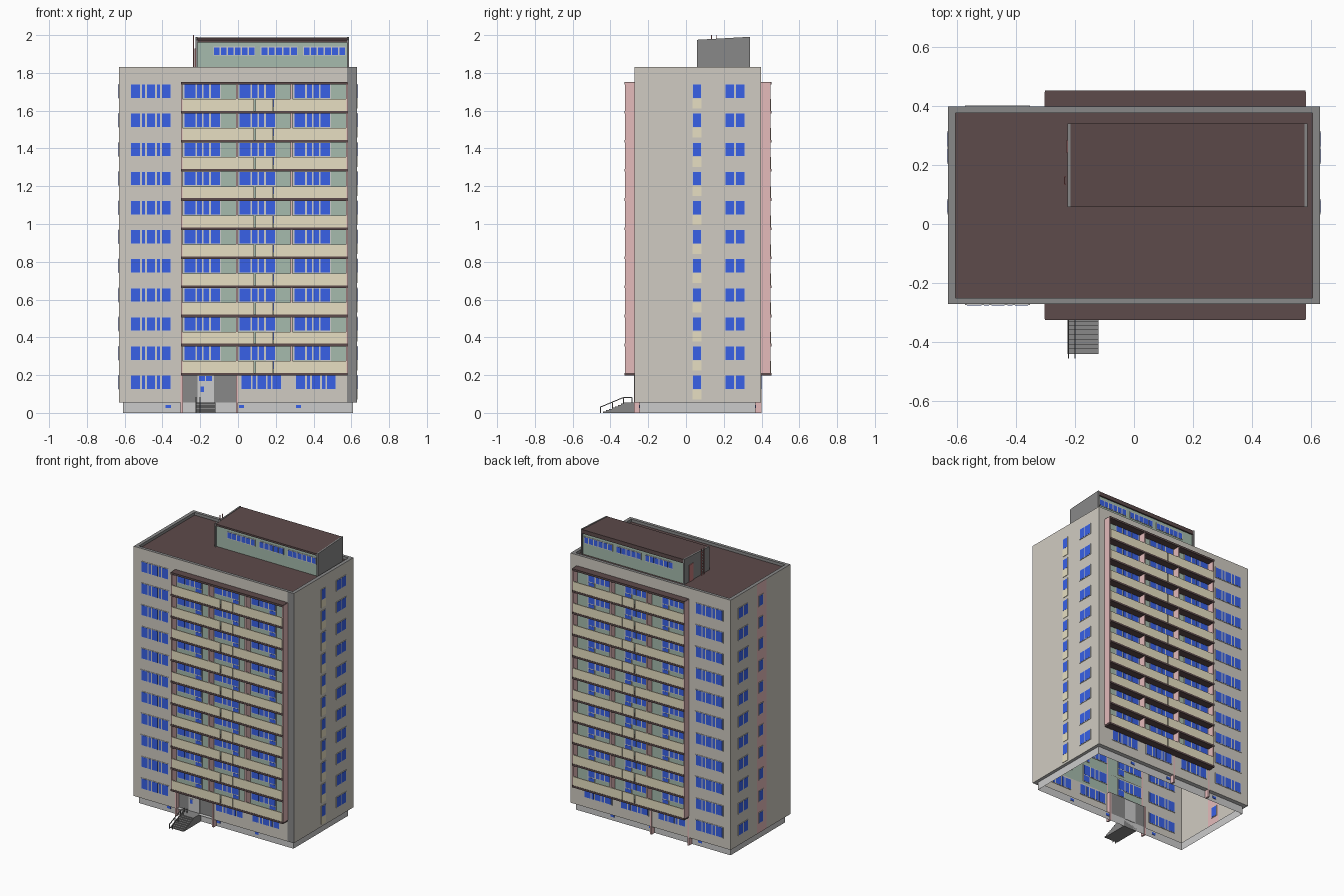
import bpy, bmesh
from mathutils import Vector

if "Cube" in bpy.data.objects:
    bpy.data.objects.remove(bpy.data.objects["Cube"])

COL = dict(wall=(.63, .60, .54), blue=(.04, .12, .8), yellow=(.8, .74, .54), pink=(.78, .5, .5),
           green=(.38, .5, .42), brown=(.11, .07, .07), dark=(.25, .25, .25), light=(.7, .7, .7),
           white=(.8, .8, .82), red=(.55, .2, .2))
MATS = {}
for k, c in COL.items():
    MATS[k] = bpy.data.materials.new(k)
    MATS[k].diffuse_color = (*c, 1)
PARTS = {}
X, YF, YB = .63, -.272, .398           # wall planes
Z0, Z1 = .055, 1.83                    # body bottom and top
FLOOR, WZ = .1541, .162                # storey height, first window centre


def part(name, mat):
    if name not in PARTS:
        PARTS[name] = (bmesh.new(), mat)
    return PARTS[name][0]


def box(name, mat, x0, x1, y0, y1, z0, z1, z1b=None):
    """Box; z1b gives another top height on the y1 side."""
    bm = part(name, mat)
    zb = z1 if z1b is None else z1b
    v = [bm.verts.new(p) for p in ((x0, y0, z0), (x1, y0, z0), (x1, y1, z0), (x0, y1, z0),
                                   (x0, y0, z1), (x1, y0, z1), (x1, y1, zb), (x0, y1, zb))]
    for f in ((3, 2, 1, 0), (4, 5, 6, 7), (0, 1, 5, 4), (1, 2, 6, 5), (2, 3, 7, 6), (3, 0, 4, 7)):
        bm.faces.new([v[i] for i in f])


def quad(name, mat, pts, out):
    """Single sheet facing the direction out."""
    bm = part(name, mat)
    f = bm.faces.new([bm.verts.new(p) for p in pts])
    f.normal_update()
    if f.normal.dot(Vector(out)) < 0:
        f.normal_flip()


def on_wall(side, a0, a1, d0, d1):
    """Plan extents of a strip a0..a1 along a wall, d0..d1 outward."""
    if side == 'front':
        return a0, a1, YF - d1, YF - d0
    if side == 'back':
        return a0, a1, YB + d0, YB + d1
    if side == 'right':
        return X + d0, X + d1, a0, a1
    return -X - d1, -X - d0, a0, a1


def sheet(name, mat, side, a0, a1, z0, z1, d=0):
    x0, x1, y0, y1 = on_wall(side, a0, a1, d, d)
    out = {'front': (0, -1, 0), 'back': (0, 1, 0), 'right': (1, 0, 0), 'left': (-1, 0, 0)}[side]
    quad(name, mat, ((x0, y0, z0), (x1, y1, z0), (x1, y1, z1), (x0, y0, z1)), out)


WIDE = ((.03, .25), (.29, .37), (.41, .61), (.65, .73), (.77, .97))
BALC = ((.03, .32), (.36, .5), (.54, .68), (.73, .97))
TWO = ((.05, .46), (.54, .95))
ONE = ((.1, .9),)


def window(side, a0, a1, zc, h, panes, off=0):
    z0, z1 = zc - h / 2, zc + h / 2
    box('window_frames', 'white', *on_wall(side, a0, a1, off - .003, off + .003), z0, z1)
    w = a1 - a0
    for p, q in panes:
        box('window_panes', 'blue', *on_wall(side, a0 + p * w, a0 + q * w, off - .004, off + .004),
            z0 + .004, z1 - .004)


# front and back walls
BX0, BX1, BZ0, BZ1 = -.298, .578, .21, 1.75
for s in ('front', 'back'):
    sheet('main_walls', 'wall', s, -X, BX0, Z0, Z1)
    sheet('main_walls', 'wall', s, BX0, BX1, BZ1, Z1)
    sheet('balcony_walls', 'green', s, BX0, BX1, BZ0, BZ1)
    sheet('main_walls', 'wall', s, 0 if s == 'front' else BX0, BX1, Z0, BZ0)
sheet('corner_strip', 'dark', 'front', BX1, X, Z0, Z1)
sheet('main_walls', 'wall', 'back', BX1, X, Z0, Z1)
# side walls, with the pink stair strip on the left
sheet('main_walls', 'wall', 'right', YF, YB, Z0, Z1)
sheet('main_walls', 'wall', 'left', YF, -.005, Z0, Z1)
sheet('stair_strip', 'pink', 'left', -.005, .1, Z0, Z1)
sheet('main_walls', 'wall', 'left', .1, YB, Z0, Z1)

# plinth, underside ledge
PX, PY0, PY1 = .608, -.245, .368
for a, b, o in (((-PX, PY0), (PX, PY0), (0, -1, 0)), ((-PX, PY1), (PX, PY1), (0, 1, 0)),
                ((-PX, PY0), (-PX, PY1), (-1, 0, 0)), ((PX, PY0), (PX, PY1), (1, 0, 0))):
    quad('plinth', 'light', ((*a, 0), (*b, 0), (*b, Z0), (*a, Z0)), o)


def ring(name, mat, outer, inner, z, out):
    """Flat rectangular ring."""
    def c(r): return [(r[0], r[2]), (r[1], r[2]), (r[1], r[3]), (r[0], r[3])]
    o, i = c(outer), c(inner)
    for k in range(4):
        n = (k + 1) % 4
        quad(name, mat, ((*o[k], z), (*o[n], z), (*i[n], z), (*i[k], z)), out)


ring('underside_ledge', 'light', (-X, X, YF, YB), (-PX, PX, PY0, PY1), Z0, (0, 0, -1))

# roof and parapet rim
RX0, RX1, RY0, RY1, RZ = -.605, .605, -.25, .376, 1.81
ring('parapet_rim', 'dark', (-X, X, YF, YB), (RX0, RX1, RY0, RY1), Z1, (0, 0, 1))
quad('roof', 'brown', ((RX0, RY0, RZ), (RX1, RY0, RZ), (RX1, RY1, RZ), (RX0, RY1, RZ)), (0, 0, 1))
for y, o in ((RY0, 1), (RY1, -1)):
    quad('parapet_rim', 'dark', ((RX0, y, RZ), (RX1, y, RZ), (RX1, y, Z1), (RX0, y, Z1)), (0, o, 0))
for x, o in ((RX0, 1), (RX1, -1)):
    quad('parapet_rim', 'dark', ((x, RY0, RZ), (x, RY1, RZ), (x, RY1, Z1), (x, RY0, Z1)), (o, 0, 0))

# windows storey by storey
for i in range(11):
    z = WZ + i * FLOOR
    for s in ('front', 'back'):
        window(s, -.573, -.352, z, .078, WIDE)
        if i:
            for a in (-.29, .002, .292):
                window(s, a, a + .2, z, .078, BALC)
                # glazed balcony door below the last pane
                window(s, a + .145, a + .2, z - .062, .05, ONE)
        else:
            for a in (.013, .3):
                window(s, a, a + .222, z, .078, WIDE)
    for s in ('left', 'right'):
        window(s, .203, .315, z, .078, TWO)
        window(s, .033, .085, z, .078, ONE)
    box('stair_panels', 'yellow', *on_wall('right', .035, .083, -.002, .003), z - .092, z - .039)
window('back', -.28, -.058, WZ, .078, WIDE)
for s, off in (('front', PY0 - YF), ('back', YB - PY1)):
    for x in (-.37, .018, .32):
        box('basement_windows', 'blue', *on_wall(s, x - .014, x + .014, -off - .003, -off + .003), .025, .042)

# balconies, front and back
for s in ('front', 'back'):
    for k in range(11):
        z = .212 + k * FLOOR
        box('balcony_slabs', 'brown', *on_wall(s, BX0 - .004, BX1 + .003, 0, .054), z - .014, z)
        if k < 10:
            for a, b in ((BX0 + .004, .086), (.093, .185), (.189, BX1 - .004)):
                box('balcony_fronts', 'yellow', *on_wall(s, a, b, .045, .052), z, z + .063)
    for x in (BX0, -.005, .283, BX1):
        box('balcony_dividers', 'pink', *on_wall(s, x - .005, x + .005, 0, .05), BZ0, BZ1)
    for x in (BX0, -.005):
        box('ground_posts', 'pink', *on_wall(s, x - .006, x + .006, -.03, .003), 0, BZ0)

# recessed entrance
sheet('entrance_wall', 'dark', 'front', BX0, 0, Z0, BZ0, -.027)
box('entrance_door', 'light', *on_wall('front', -.215, -.128, -.03, -.022), Z0, .2)
window('front', -.21, -.133, .182, .036, TWO, -.021)
window('front', -.2, -.178, .125, .036, ONE, -.021)

# entrance stairs
box('stairs', 'dark', -.225, -.12, -.33, -.245, 0, Z0)
for k in range(7):
    y = -.44 + k * .016
    box('stairs', 'dark', -.225, -.12, y, y + .016, 0, .007 * (k + 1))


def rod(name, mat, a, b, r=.0025):
    """Square bar from a to b."""
    a, b = Vector(a), Vector(b)
    bm = part(name, mat)
    d = (b - a)
    m = d.to_track_quat('Z', 'Y').to_matrix().to_4x4()
    m.translation = (a + b) / 2
    for v in bmesh.ops.create_cube(bm, size=1)['verts']:
        v.co = m @ Vector((v.co.x * 2 * r, v.co.y * 2 * r, v.co.z * d.length))


for x in (-.222, -.2):
    rod('stair_rails', 'dark', (x, -.455, .03), (x, -.33, .082))
    rod('stair_rails', 'dark', (x, -.33, .082), (x, -.285, .082))
    for y, z in ((-.452, .03), (-.39, .057), (-.33, .082), (-.287, .082)):
        rod('stair_rails', 'dark', (x, y, 0), (x, y, z))

# rooftop penthouse
HX0, HX1, HY0, HY1 = -.225, .588, .057, .34
box('penthouse_walls', 'green', HX0 + .008, HX1 - .008, HY0 + .01, HY1 - .01, RZ, 1.962, 1.972)
for x in (HX0, HX1 - .01):
    box('penthouse_ends', 'dark', x, x + .01, HY0, HY1, RZ, 1.975, 1.991)
bm = part('penthouse_roof', 'brown')
n = len(bm.verts)
box('penthouse_roof', 'brown', HX0 + .01, HX1 - .01, HY0, HY1, 1.96, 1.973, 1.988)
for s, off in (('front', YF - HY0 - .01), ('back', HY1 - .01 - YB)):
    for a, b, cnt in ((-.13, .09, 6), (.12, .315, 5), (.345, .57, 6)):
        window(s, a, b, 1.915, .048, [((j + .1) / cnt, (j + .9) / cnt) for j in range(cnt)], off)
box('penthouse_door', 'red', HX0 - .004, HX0, .24, .285, RZ, 1.93)
# roof ladder
for y in (.135, .16):
    rod('roof_ladder', 'red', (HX0 - .01, y, RZ), (HX0 - .01, y, 2.0), .002)
for k in range(8):
    z = 1.83 + k * .02
    rod('roof_ladder', 'red', (HX0 - .01, .135, z), (HX0 - .01, .16, z), .0015)

# turn the collected parts into objects
for name, (bm, mat) in PARTS.items():
    me = bpy.data.meshes.new(name)
    bm.normal_update()
    bm.to_mesh(me)
    bm.free()
    me.materials.append(MATS[mat])
    bpy.context.scene.collection.objects.link(bpy.data.objects.new(name, me))

for m in bpy.data.materials:
    if m.users and not m.is_grease_pencil:
        m.use_nodes = True
        m.node_tree.nodes["Principled BSDF"].inputs["Base Color"].default_value = m.diffuse_color
